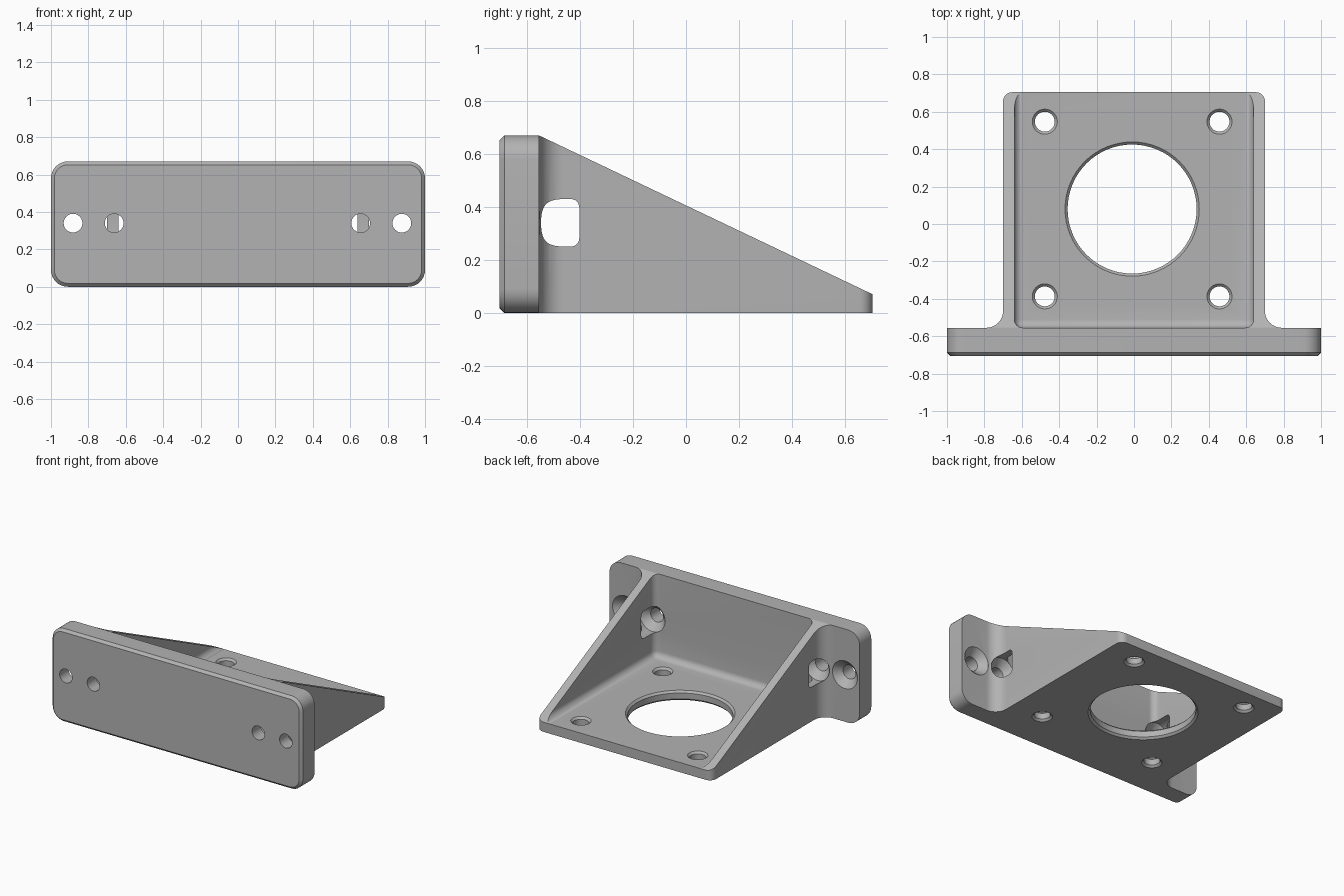
import bpy, bmesh
from math import sin, cos, pi, radians
from mathutils import Vector

cube = bpy.data.objects.get("Cube")
if cube:
    bpy.data.objects.remove(cube, do_unlink=True)

# Main dimensions
PLATE_FRONT, PLATE_BACK, BACK_END = -0.705, -0.555, 0.705
HEIGHT, FLOOR = 0.67, 0.07
WALL_OUT, WALL_IN = 0.70, 0.64
SCREW_Z = HEIGHT / 2 + 0.005

grey = bpy.data.materials.new("plain grey")
grey.use_nodes = True
colour = (0.45, 0.45, 0.45, 1)
grey.diffuse_color = colour
grey.node_tree.nodes["Principled BSDF"].inputs["Base Color"].default_value = colour


def make_object(name, bm):
    bmesh.ops.recalc_face_normals(bm, faces=bm.faces[:])
    mesh = bpy.data.meshes.new(name)
    bm.to_mesh(mesh)
    bm.free()
    mesh.materials.append(grey)
    obj = bpy.data.objects.new(name, mesh)
    bpy.context.collection.objects.link(obj)
    return obj


def box(low, high):
    bm = bmesh.new()
    bmesh.ops.create_cube(bm, size=1)
    for v in bm.verts:
        v.co = [l + (c + 0.5) * (h - l) for c, l, h in zip(v.co, low, high)]
    return bm


def bevel(bm, test, width, segments):
    edges = [e for e in bm.edges if test(*[v.co for v in e.verts])]
    bmesh.ops.bevel(bm, geom=edges, offset=width, segments=segments,
                    profile=0.5, affect='EDGES', clamp_overlap=True)


def arc(cx, cy, r, start, end, steps=10):
    angles = [radians(start + (end - start) * i / steps) for i in range(steps + 1)]
    return [(cx + r * cos(a), cy + r * sin(a)) for a in angles]


def lathe(name, profile, centre, axis, sides=48):
    """Solid of revolution from (radius, position along axis) pairs."""
    bm = bmesh.new()
    rings = []
    for r, t in profile:
        ring = []
        for i in range(sides):
            a = 2 * pi * i / sides
            u, v = r * cos(a), r * sin(a)
            offset = Vector((u, v, t)) if axis == 'Z' else Vector((u, t, v))
            ring.append(bm.verts.new(Vector(centre) + offset))
        rings.append(ring)
    for a, b in zip(rings, rings[1:]):
        for i in range(sides):
            j = (i + 1) % sides
            bm.faces.new((a[i], a[j], b[j], b[i]))
    bm.faces.new(rings[0])
    bm.faces.new(rings[-1])
    return make_object(name, bm)


def combine(target, tool, operation):
    mod = target.modifiers.new(tool.name, 'BOOLEAN')
    mod.operation, mod.solver, mod.object = operation, 'EXACT', tool
    bpy.context.view_layer.objects.active = target
    bpy.ops.object.modifier_apply(modifier=mod.name)
    bpy.data.objects.remove(tool, do_unlink=True)


# Mounting plate: rounded corners, then a chamfered front rim
bm = box((-1, PLATE_FRONT, 0), (1, PLATE_BACK, HEIGHT))
bevel(bm, lambda a, b: abs(a.y - b.y) > 0.1, 0.09, 8)
bevel(bm, lambda a, b: max(a.y, b.y) < PLATE_FRONT + 0.001, 0.018, 1)
bracket = make_object("mounting_bracket", bm)

# Shelf body: footprint with flared roots, trimmed along the slope
R = 0.09
half = [(WALL_OUT + R, -0.62)]
half += arc(WALL_OUT + R, PLATE_BACK + R, R, 270, 180)
half += arc(WALL_OUT - 0.05, BACK_END - 0.05, 0.05, 0, 90, 8)
outline = half + [(-x, y) for x, y in reversed(half)]
bm = bmesh.new()
base = bm.faces.new([bm.verts.new((x, y, 0)) for x, y in outline])
top = bmesh.ops.extrude_face_region(bm, geom=[base])["geom"]
for v in top:
    if isinstance(v, bmesh.types.BMVert):
        v.co.z = HEIGHT
slope = Vector((0, HEIGHT - FLOOR, BACK_END - PLATE_BACK)).normalized()
cut = bmesh.ops.bisect_plane(bm, geom=bm.verts[:] + bm.edges[:] + bm.faces[:],
                             plane_co=(0, PLATE_BACK, HEIGHT), plane_no=slope,
                             clear_outer=True)["geom_cut"]
bmesh.ops.holes_fill(bm, edges=[e for e in bm.edges if e.is_boundary], sides=0)
combine(bracket, make_object("shelf_body", bm), 'UNION')

# Hollow between the side walls, with filleted inner corners
bm = box((-WALL_IN, PLATE_BACK, FLOOR), (WALL_IN, 1, 1))
bevel(bm, lambda a, b: (max(a.z, b.z) < FLOOR + 0.001 and min(a.y, b.y) < 0.9)
      or (max(a.y, b.y) < PLATE_BACK + 0.001 and abs(a.z - b.z) > 0.1), 0.045, 6)
combine(bracket, make_object("hollow", bm), 'DIFFERENCE')


# Round floor openings, chamfered on both faces
def floor_hole(x, y, r, c):
    profile = [(r + 2 * c, -c), (r, c), (r, FLOOR - c), (r + 2 * c, FLOOR + c)]
    combine(bracket, lathe("floor_hole", profile, (x, y, 0), 'Z', 64), 'DIFFERENCE')


CX, CY, SPACING = -0.01, 0.08, 0.467
floor_hole(CX, CY, 0.345, 0.014)
for sx in (-1, 1):
    for sy in (-1, 1):
        floor_hole(CX + sx * SPACING, CY + sy * SPACING, 0.053, 0.014)

# Countersunk screw holes with driver pockets behind the plate
screw = [(0.05, -0.8), (0.05, PLATE_BACK - 0.05), (0.1, PLATE_BACK)]
screw += arc(0.07, -0.433, 0.03, 0, 90, 6)
for x in (-0.882, -0.662, 0.656, 0.876):
    combine(bracket, lathe("screw_hole", screw, (x, 0, SCREW_Z), 'Y'), 'DIFFERENCE')

bpy.ops.object.select_all(action='DESELECT')
bracket.select_set(True)
bpy.context.view_layer.objects.active = bracket
bpy.ops.object.shade_smooth_by_angle(angle=radians(30))
